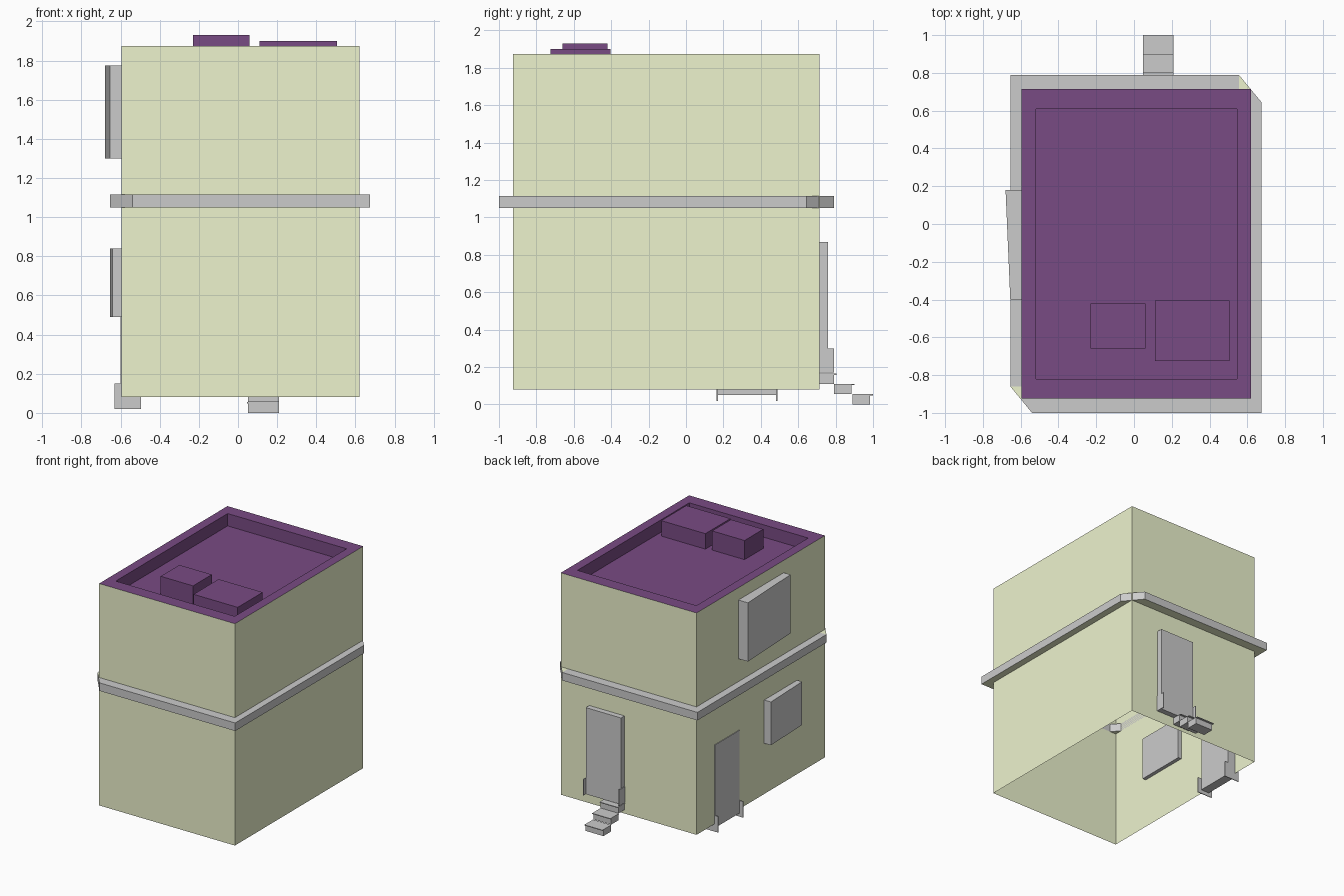
import bpy, bmesh

if "Cube" in bpy.data.objects:
    bpy.data.objects.remove(bpy.data.objects["Cube"])

def material(name, rgb):
    m = bpy.data.materials.new(name)
    m.diffuse_color = (*rgb, 1)
    m.use_nodes = True
    m.node_tree.nodes["Principled BSDF"].inputs["Base Color"].default_value = m.diffuse_color
    return m

WALL = material("wall_green", (0.85, 0.90, 0.615))
ROOF = material("roof_dark", (0.19, 0.07, 0.23))
GREY = material("trim_grey", (0.8, 0.8, 0.8))

def finish(name, bm, mats=()):
    me = bpy.data.meshes.new(name)
    bm.normal_update()
    bm.to_mesh(me)
    bm.free()
    for m in mats:
        me.materials.append(m)
    ob = bpy.data.objects.new(name, me)
    bpy.context.collection.objects.link(ob)
    return ob

def prism(name, outline, z0, z1, mats=()):
    """Vertical prism over an anticlockwise outline."""
    bm = bmesh.new()
    lo = [bm.verts.new((x, y, z0)) for x, y in outline]
    hi = [bm.verts.new((x, y, z1)) for x, y in outline]
    bm.faces.new(lo[::-1])
    bm.faces.new(hi)
    n = len(outline)
    for i in range(n):
        j = (i + 1) % n
        bm.faces.new((lo[i], lo[j], hi[j], hi[i]))
    return finish(name, bm, mats)

def rect(x0, x1, y0, y1):
    return [(x0, y0), (x1, y0), (x1, y1), (x0, y1)]

def box(name, x0, x1, y0, y1, z0, z1, mats=()):
    return prism(name, rect(x0, x1, y0, y1), z0, z1, mats)

# Body: walls open underneath, with a sunken roof behind a parapet
X0, X1, Y0, Y1, Z0, Z1 = -0.595, 0.62, -0.925, 0.715, 0.08, 1.875
bm = bmesh.new()
outer, inner = rect(X0, X1, Y0, Y1), rect(-0.52, 0.545, -0.82, 0.61)
levels = [(outer, Z0), (outer, Z1), (inner, Z1), (inner, 1.775)]
loops = [[bm.verts.new((x, y, z)) for x, y in pts] for pts, z in levels]
for k in range(3):
    a, b = loops[k], loops[k + 1]
    for i in range(4):
        j = (i + 1) % 4
        f = bm.faces.new((a[i], a[j], b[j], b[i]))
        f.material_index = 0 if k == 0 else 1
bm.faces.new(loops[3]).material_index = 1
finish("body", bm, (WALL, ROOF))

# Roof units
box("roof_unit_tall", -0.23, 0.06, -0.66, -0.42, 1.775, 1.93, (ROOF,))
box("roof_unit_low", 0.11, 0.505, -0.725, -0.405, 1.775, 1.90, (ROOF,))

# Ledge: ring around the walls, cut across two opposite corners
out = [(0.675, -1.0), (0.675, 0.645), (0.615, 0.717), (0.555, 0.79),
       (-0.655, 0.79), (-0.655, -0.86), (-0.597, -0.93), (-0.54, -1.0)]
inn = [(X1, Y0), (X1, 0.645), (0.587, 0.68), (0.555, Y1),
       (X0, Y1), (X0, -0.86), (-0.567, -0.893), (-0.54, Y0)]
bm = bmesh.new()
ol, oh, il, ih = [[bm.verts.new((x, y, z)) for x, y in pts]
                  for pts, z in ((out, 1.05), (out, 1.115), (inn, 1.05), (inn, 1.115))]
for i in range(8):
    j = (i + 1) % 8
    bm.faces.new((ol[i], ol[j], oh[j], oh[i]))
    bm.faces.new((il[j], il[i], ih[i], ih[j]))
    bm.faces.new((oh[i], oh[j], ih[j], ih[i])).material_index = int(i in (2, 5))
    bm.faces.new((ol[j], ol[i], il[i], il[j])).material_index = 1
finish("ledge", bm, (GREY, WALL))

# Left-hand windows, slightly skewed outwards
for name, y0, y1, xa, xb, z0, z1 in (
        ("upper_window", -0.40, 0.18, -0.655, -0.68, 1.30, 1.775),
        ("lower_window", -0.57, -0.15, -0.64, -0.655, 0.49, 0.84)):
    prism(name, [(xa, y0), (-0.565, y0), (-0.565, y1), (xb, y1)], z0, z1)

# Side door, flush with the wall, with a bracket plate at each end
box("side_door", -0.6, -0.525, 0.17, 0.485, 0.05, 0.72)
for y in (0.167, 0.485):
    box("side_door_bracket", -0.63, -0.495, y - 0.003, y + 0.003, 0.02, 0.15)

# Back door and its bracket plates
box("back_door", 0.05, 0.365, 0.685, 0.76, 0.17, 0.87)
for x in (0.048, 0.367):
    box("back_door_bracket", x - 0.003, x + 0.003, 0.655, 0.79, 0.17, 0.30)

# Back steps with a thin nosing on each tread
for y0, y1, z0, z1 in ((0.715, 0.79, 0.11, 0.165), (0.79, 0.885, 0.055, 0.11),
                       (0.89, 0.985, 0.0, 0.055)):
    box("step", 0.05, 0.21, y0, y1, z0, z1 - 0.006)
    box("step_tread", 0.047, 0.21, y0, y1 + 0.015, z1 - 0.006, z1)
